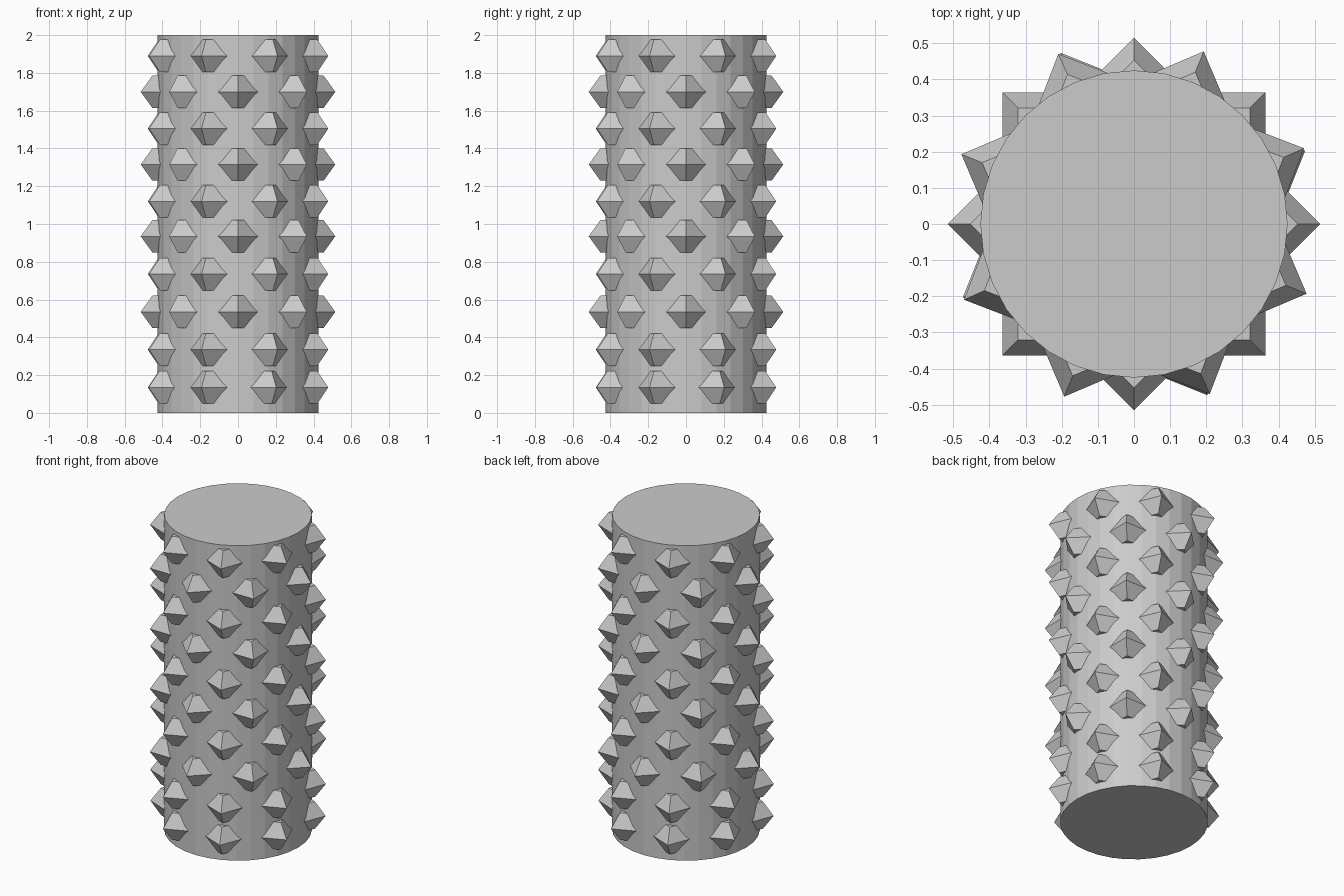
import bpy
import bmesh
from math import radians, cos, sin

if "Cube" in bpy.data.objects:
    bpy.data.objects.remove(bpy.data.objects["Cube"])


def finish(bm, name):
    bmesh.ops.recalc_face_normals(bm, faces=bm.faces)
    mesh = bpy.data.meshes.new(name)
    bm.to_mesh(mesh)
    bm.free()
    obj = bpy.data.objects.new(name, mesh)
    bpy.context.collection.objects.link(obj)
    return obj


def add_stud(bm, angle, z):
    # Four-sided double frustum with one corner pointing outwards
    a = radians(angle)
    centre, wide, narrow, half = 0.395, 0.12, 0.058, 0.086
    rings = []
    for r, dz in ((narrow, -half), (wide, 0), (narrow, half)):
        ring = []
        for k in range(4):
            t = a + radians(90 * k)
            ring.append(bm.verts.new((centre * cos(a) + r * cos(t),
                                      centre * sin(a) + r * sin(t), z + dz)))
        rings.append(ring)
    for low, high in zip(rings, rings[1:]):
        for k in range(4):
            n = (k + 1) % 4
            bm.faces.new((low[k], low[n], high[n], high[k]))
    bm.faces.new(rings[0][::-1])
    bm.faces.new(rings[-1])


# Roller body
bm = bmesh.new()
bmesh.ops.create_cone(bm, cap_ends=True, segments=32, radius1=0.425, radius2=0.425, depth=2)
bmesh.ops.translate(bm, verts=bm.verts, vec=(0, 0, 1))
body = finish(bm, "roller_body")
bpy.context.view_layer.objects.active = body
body.select_set(True)
bpy.ops.object.shade_smooth_by_angle(angle=radians(5))

# Studs: staggered rows of eight; the two lowest rows line up
straight_rows = (0.535, 0.935, 1.315, 1.70)
offset_rows = (0.135, 0.335, 0.735, 1.12, 1.505, 1.89)
bm = bmesh.new()
for z in straight_rows:
    for i in range(8):
        add_stud(bm, 45 * i, z)
for z in offset_rows:
    for i in range(4):
        add_stud(bm, 90 * i + (23.2 if z < 0.2 else 24.0), z)
        add_stud(bm, 90 * i + 68.0, z)
finish(bm, "studs")
